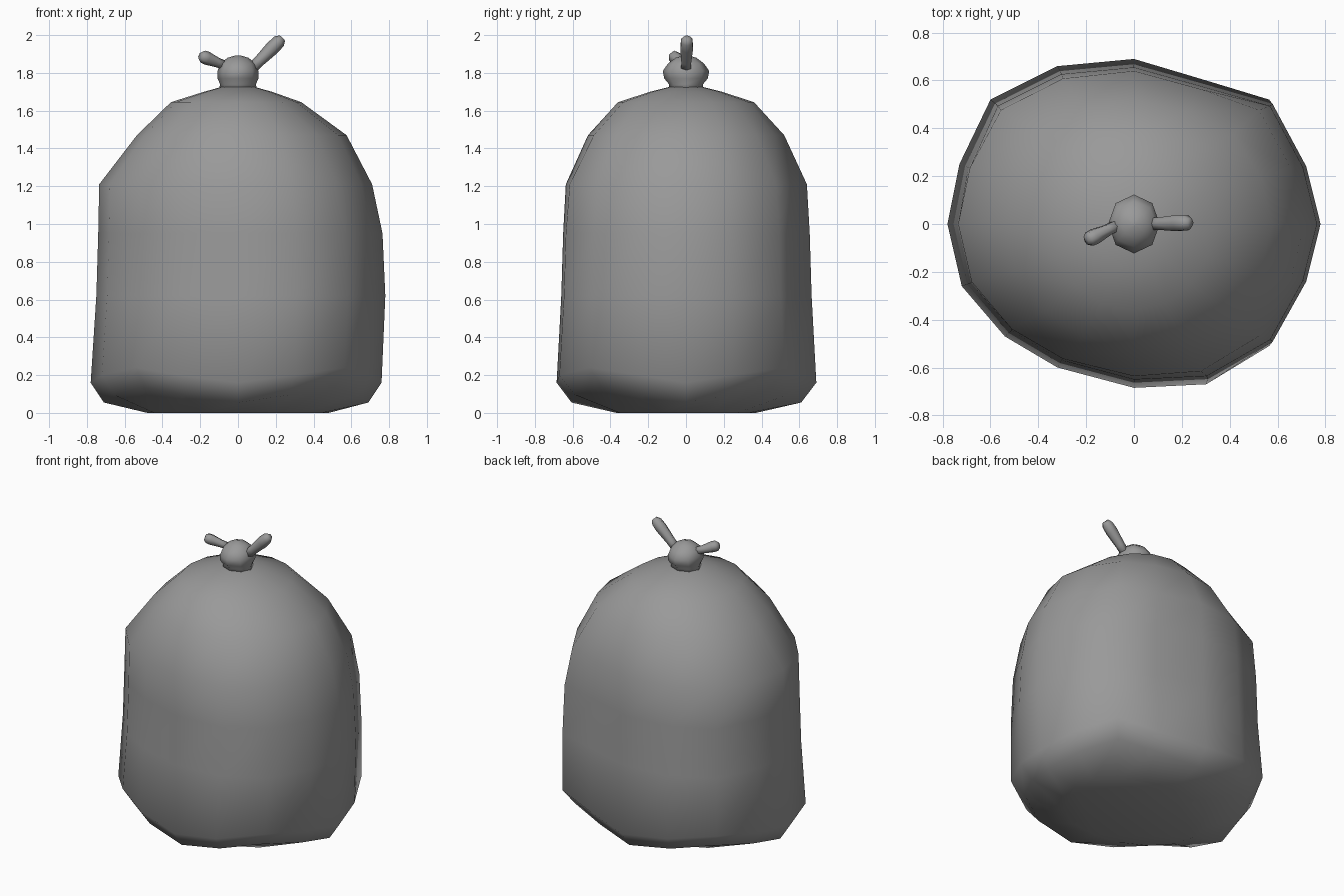
import bpy, bmesh, math
from mathutils import Vector

if "Cube" in bpy.data.objects:
    bpy.data.objects.remove(bpy.data.objects["Cube"])

plastic = bpy.data.materials.new("grey_plastic")
plastic.use_nodes = True
GREY = (0.32, 0.32, 0.32, 1)
plastic.diffuse_color = GREY
plastic.node_tree.nodes["Principled BSDF"].inputs["Base Color"].default_value = GREY


def loft(name, rings):
    """Skin closed rings of points, capping both ends."""
    bm = bmesh.new()
    loops = [[bm.verts.new(p) for p in ring] for ring in rings]
    n = len(loops[0])
    for a, b in zip(loops, loops[1:]):
        for i in range(n):
            j = (i + 1) % n
            bm.faces.new((a[i], a[j], b[j], b[i]))
    bm.faces.new(loops[0][::-1])
    bm.faces.new(loops[-1])
    bmesh.ops.recalc_face_normals(bm, faces=bm.faces)
    for f in bm.faces:
        f.smooth = True
    mesh = bpy.data.meshes.new(name)
    bm.to_mesh(mesh)
    bm.free()
    mesh.materials.append(plastic)
    obj = bpy.data.objects.new(name, mesh)
    bpy.context.collection.objects.link(obj)
    return obj


# Lumpy plan outline of the sack, counter-clockwise from its left
plan = [(.78, 0), (.72, .25), (.58, .52), (.31, .6), (0, .69), (-.32, .66),
        (-.6, .52), (-.73, .25), (-.78, 0), (-.72, -.26), (-.54, -.47),
        (-.32, -.6), (0, -.685), (.31, -.67), (.58, -.51), (.72, -.25)]

# Sack levels: height, right reach, left reach, depth, corner lift, roundness
levels = [(0, .48, .48, .37, 0, .5), (.095, .71, .69, .61, .04, .2),
          (.2, .78, .76, .69, .04, 0), (.62, .75, .78, .665, 0, 0),
          (.95, .74, .765, .655, 0, 0), (1.21, .735, .71, .64, 0, .2),
          (1.47, .535, .575, .52, 0, .7), (1.645, .355, .335, .36, 0, 1),
          (1.70, .18, .18, .19, 0, 1), (1.725, .09, .09, .09, 0, 1)]


def sack_ring(z, right, left, depth, lift, round_):
    ring = []
    for i, (px, py) in enumerate(plan):
        a = math.tau * i / len(plan)
        x = (1 - round_) * px / .78 + round_ * math.cos(a)
        y = (1 - round_) * py / .69 + round_ * math.sin(a)
        corner = -math.cos(4 * a)
        ring.append((x * (left if x > 0 else right), y * depth, z + lift * corner))
    return ring


loft("sack", [sack_ring(*level) for level in levels])

# Tied knot
knot_profile = [(1.71, .1, .09), (1.74, .095, .09), (1.77, .108, .115),
                (1.81, .108, .123), (1.85, .095, .095), (1.88, .055, .055),
                (1.893, .012, .012)]
loft("knot", [[(rx * math.cos(math.tau * i / 8), ry * math.sin(math.tau * i / 8), z)
               for i in range(8)] for z, rx, ry in knot_profile])


def tied_end(name, start, end, radii):
    """Tapered six-sided loose end leaving the knot."""
    start, end = Vector(start), Vector(end)
    axis = (end - start).normalized()
    u = axis.cross(Vector((0, 1, 0))).normalized()
    v = axis.cross(u)
    rings = []
    for t, r in radii:
        centre = start.lerp(end, t)
        rings.append([centre + r * (u * math.cos(math.tau * i / 6) + v * math.sin(math.tau * i / 6))
                      for i in range(6)])
    loft(name, rings)


tied_end("left_loose_end", (.06, 0, 1.81), (.235, .005, 1.985),
         [(0, .03), (.3, .03), (.7, .038), (.9, .035), (1, .02)])
tied_end("right_loose_end", (-.06, 0, 1.835), (-.2, -.07, 1.892),
         [(0, .025), (.35, .026), (.75, .036), (.9, .034), (1, .02)])
